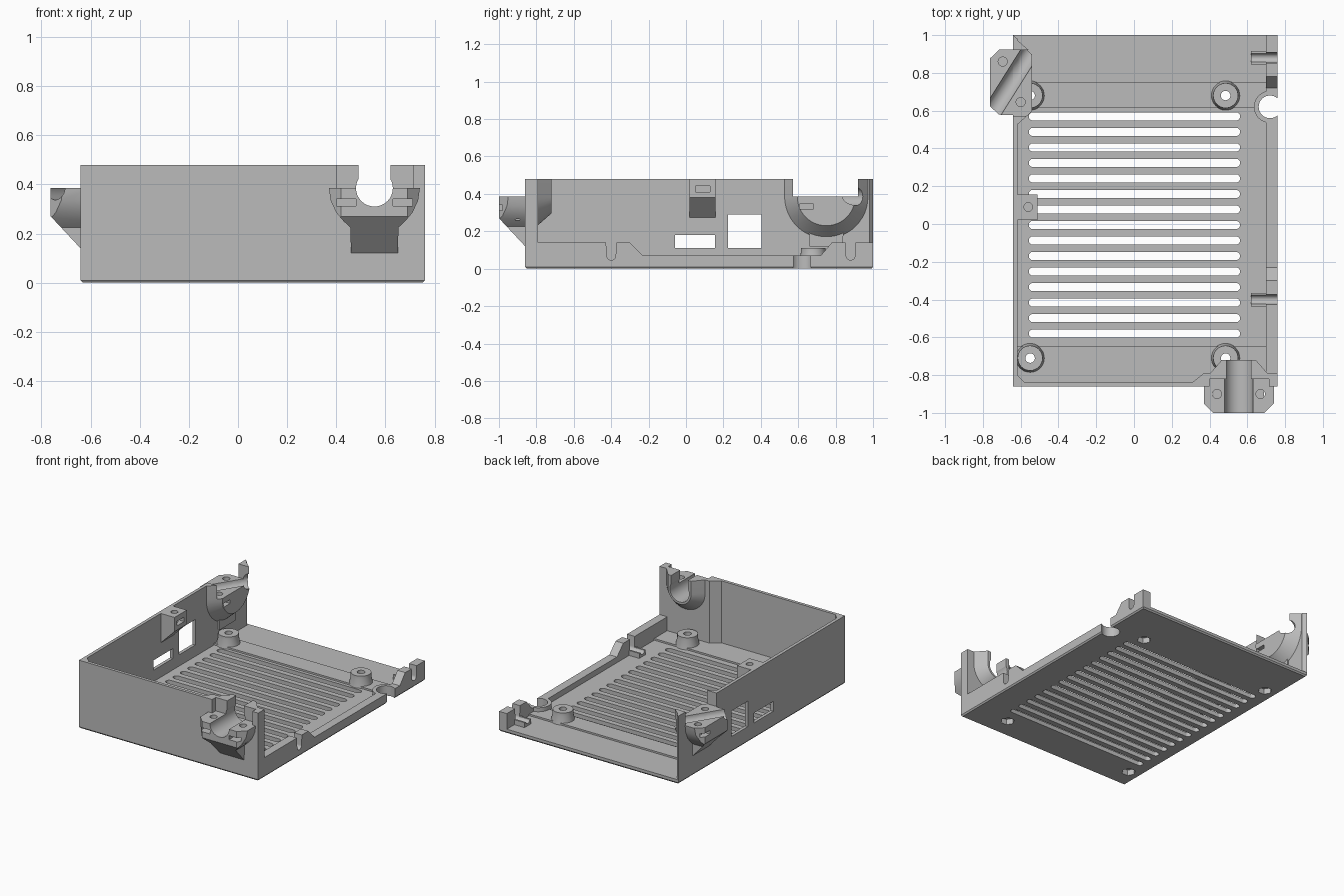
import bpy, bmesh
from math import sin, cos, radians, atan2
from mathutils import Matrix, Vector

if "Cube" in bpy.data.objects:
    bpy.data.objects.remove(bpy.data.objects["Cube"])

grey = bpy.data.materials.new("plain_grey")
grey.use_nodes = True
grey.diffuse_color = (0.5, 0.5, 0.5, 1)
grey.node_tree.nodes["Principled BSDF"].inputs["Base Color"].default_value = (0.5, 0.5, 0.5, 1)

H = 0.48      # wall height
CLAMP = 0.385  # top of the clamp halves
FX, LY = 0.555, 0.75  # clamp centres on the front and side walls


def finish(name, bm, mat=True):
    bmesh.ops.recalc_face_normals(bm, faces=bm.faces)
    mesh = bpy.data.meshes.new(name)
    bm.to_mesh(mesh)
    bm.free()
    ob = bpy.data.objects.new(name, mesh)
    bpy.context.collection.objects.link(ob)
    if mat:
        mesh.materials.append(grey)
    return ob


PLACE = {"x": lambda a, b, c: (c, a, b), "y": lambda a, b, c: (a, c, b), "z": lambda a, b, c: (a, b, c)}


def loft(name, lower, upper, axis, lo, hi, mat=True):
    """Solid between two matching outlines at lo and hi along an axis."""
    bm = bmesh.new()
    r1 = [bm.verts.new(PLACE[axis](a, b, lo)) for a, b in lower]
    r2 = [bm.verts.new(PLACE[axis](a, b, hi)) for a, b in upper]
    bm.faces.new(r1)
    bm.faces.new(r2)
    for i in range(len(r1)):
        j = (i + 1) % len(r1)
        bm.faces.new((r1[i], r1[j], r2[j], r2[i]))
    return finish(name, bm, mat)


def prism(name, pts, axis, lo, hi, mat=True):
    return loft(name, pts, pts, axis, lo, hi, mat)


def arc(cx, cy, r, a0, a1, n=16):
    return [(cx + r * cos(radians(a0 + (a1 - a0) * i / n)),
             cy + r * sin(radians(a0 + (a1 - a0) * i / n))) for i in range(n + 1)]


def circle(cx, cy, r, n=32):
    return arc(cx, cy, r, 0, 360, n)[:-1]


def rect(a0, a1, b0, b1):
    return [(a0, b0), (a1, b0), (a1, b1), (a0, b1)]


def u_shape(c, r, top=H):
    """Half round below, straight sides up to the top."""
    return arc(c, CLAMP, r, 180, 360, 24) + [(c + r, top), (c - r, top)]


def boolean(targets, tool, op="DIFFERENCE"):
    tool.hide_render = True
    for ob in targets:
        mod = ob.modifiers.new("cut", "BOOLEAN")
        mod.operation, mod.solver, mod.object = op, "EXACT", tool
        bpy.context.view_layer.objects.active = ob
        bpy.ops.object.modifier_apply(modifier=mod.name)
    bpy.data.objects.remove(tool)


def cut(targets, pts, axis, lo, hi):
    boolean(targets, prism("cutter", pts, axis, lo, hi, False))


# Floor with a chamfered underside, and a raised cross bar
floor = loft("floor", rect(-0.632, 0.752, -0.852, 0.992), rect(-0.64, 0.76, -0.86, 1), "z", 0, 0.01)
slab = prism("slab", rect(-0.64, 0.76, -0.86, 1), "z", 0.01, 0.03, False)
boolean([floor], slab, "UNION")
bar = prism("cross_bar", rect(-0.62, 0.71, 0.615, 0.75), "z", 0.02, 0.042)
front_bar = prism("front_bar", rect(-0.62, 0.71, -0.845, -0.645), "z", 0.02, 0.042)

# Ventilation slots
for i in range(15):
    y = -0.58 + i * 0.0821
    stadium = arc(0.54, y, 0.022, -90, 90, 8) + arc(-0.535, y, 0.022, 90, 270, 8)
    cut([floor], stadium, "z", -0.1, 0.1)

# Tall front and side walls as one plan outline
walls = prism("walls", [(-0.64, -0.86), (0.76, -0.86), (0.76, -0.79), (0.37, -0.79),
                        (0.31, -0.838), (-0.58, -0.838), (-0.617, -0.8), (-0.617, 0.94),
                        (-0.617, 0.98), (-0.64, 1)], "z", 0.02, H)

# Low rail on the open side
rail = prism("side_rail", [(-0.85, 0.02), (1, 0.02), (1, 0.14), (0.78, 0.14), (0.72, 0.07),
                           (-0.23, 0.07), (-0.3, 0.14), (-0.85, 0.14)], "x", 0.7, 0.76)
for i, y in enumerate((-0.4, 0.88)):
    guide = prism(f"wire_guide_{i}", rect(0.62, 0.705, y - 0.036, y + 0.036), "z", 0.02, 0.065)
    groove = arc(y, 0.07, 0.024, 180, 360, 12) + [(y + 0.03, 0.2), (y - 0.03, 0.2)]
    cut([rail, guide], groove, "x", 0.6, 0.8)

# Round cable notch with a collar
collar = prism("notch_collar", arc(0.72, 0.62, 0.085, 100, 260), "z", 0.02, 0.07)
cut([collar, rail, floor, bar], circle(0.72, 0.62, 0.06), "z", -0.1, 0.2)

# Standoffs with a screw hole and a hexagonal nut pocket
for i, (x, y) in enumerate(((-0.55, 0.68), (0.485, 0.68), (-0.55, -0.71), (0.485, -0.71))):
    post = loft(f"standoff_{i}", circle(x, y, 0.08), circle(x, y, 0.066), "z", 0.02, 0.085)
    boolean([post], prism("cap", circle(x, y, 0.066), "z", 0.08, 0.11, False), "UNION")
    base = [post, floor, bar if y > 0 else front_bar]
    cut(base, circle(x, y, 0.025), "z", -0.1, 0.2)
    cut(base, circle(x, y, 0.046, 6), "z", -0.1, 0.04)


# Outer clamp halves: front outline, side slope and chamfered plan combined
def clamp(name):
    half = [(0.185, CLAMP), (0.178, 0.335), (0.155, 0.285), (0.125, 0.25), (0.098, 0.225), (0.095, 0.12)]
    ob = prism(name, [(-a, b) for a, b in half] + half[::-1], "y", -0.14, 0.015)
    side = [(-0.14, 0.5), (-0.14, 0.27), (0, 0.12), (0.1, 0.1), (0.1, 0.5)]
    boolean([ob], prism("side", side, "x", -0.3, 0.3, False), "INTERSECT")
    plan = [(-0.3, 0.1), (-0.185, 0.1), (-0.185, -0.09), (-0.135, -0.14),
            (0.135, -0.14), (0.185, -0.09), (0.185, 0.1)][1:]
    boolean([ob], prism("plan", plan, "z", 0, 0.5, False), "INTERSECT")
    return ob


front_clamp = clamp("front_clamp")
front_clamp.data.transform(Matrix.Translation((FX, -0.86, 0)))
side_clamp = clamp("side_clamp")
side_clamp.data.transform(Matrix.Translation((-0.622, LY, 0)) @ Matrix.Rotation(radians(-90), 4, "Z")
                          @ Matrix.Diagonal((0.94, 1, 1, 1)))

# Flared bosses on the inside of the walls
front_boss = loft("front_boss", u_shape(FX, 0.16), u_shape(FX, 0.09), "y", -0.8, -0.72)
side_boss = loft("side_boss", u_shape(LY, 0.23), u_shape(LY, 0.155), "x", -0.625, -0.54)

# Front cable passage, mating recess, screw holes and nut slots
front = [walls, front_boss, front_clamp]
cut(front, circle(FX, CLAMP, 0.075), "y", -1.1, -0.6)
cut(front, rect(FX - 0.065, FX + 0.065, CLAMP, 0.6), "y", -1.1, -0.6)
cut([walls], rect(0.4, 0.714, CLAMP, 0.6), "y", -0.9, -0.82)
for x in (0.44, 0.67):
    cut([front_clamp], circle(x, -0.9, 0.024), "z", 0.26, 0.5)
    cut([front_clamp], rect(x - 0.04, x + 0.04, 0.312, 0.34), "y", -1.1, -0.875)

# Side cable passage: wide opening with a slanted bore
side = [walls, side_boss, side_clamp]
cut(side, rect(0.572, 0.92, CLAMP, 0.6), "x", -0.8, -0.5)
bore = prism("bore", circle(0, 0, 0.048), "x", -0.4, 0.4, False)
bore.data.transform(Matrix.Translation((-0.655, 0.745, CLAMP)) @ Matrix.Rotation(atan2(0.27, 0.17), 4, "Z"))
boolean(side, bore)
for x, y, lo, hi in ((-0.695, 0.86, -0.9, -0.66), (-0.6, 0.645, -0.635, -0.5)):
    cut(side, circle(x, y, 0.024), "z", 0.27, 0.45)
    cut(side, rect(y - 0.038, y + 0.038, 0.318, 0.345), "x", lo, hi)

# Port windows in the side wall
cut([walls], rect(-0.06, 0.155, 0.11, 0.18), "x", -0.8, -0.5)
cut([walls], rect(0.225, 0.405, 0.11, 0.29), "x", -0.8, -0.5)

# Lid screw tab with a sloped underside
tab = prism("lid_tab", [(-0.62, 0.27), (-0.51, 0.38), (-0.51, H), (-0.62, H)], "y", 0.02, 0.157)
cut([tab], circle(-0.56, 0.09, 0.023), "z", 0.39, 0.6)
cut([tab], rect(0.05, 0.128, 0.41, 0.442), "x", -0.59, -0.4)

# Smooth curved surfaces, keep edges crisp
bpy.ops.object.select_all(action="DESELECT")
for ob in bpy.context.collection.objects:
    if ob.type == "MESH" and grey.name in ob.data.materials:
        ob.select_set(True)
        bpy.context.view_layer.objects.active = ob
bpy.ops.object.shade_smooth_by_angle(angle=radians(25))
